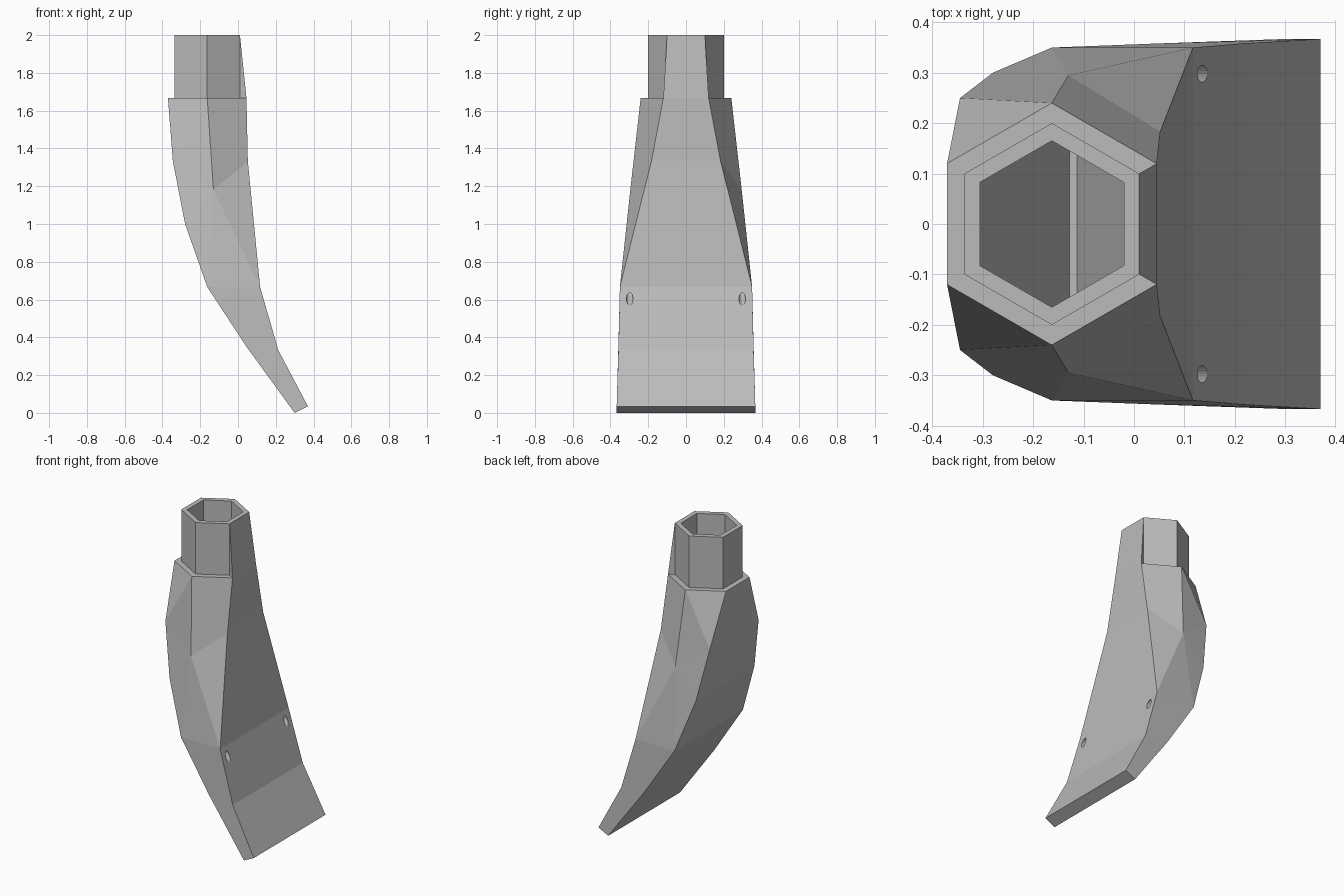
import bpy, bmesh, math
from mathutils import Vector, Matrix

if "Cube" in bpy.data.objects:
    bpy.data.objects.remove(bpy.data.objects["Cube"])

CX = -0.163      # axis of the hexagonal neck
C30 = math.cos(math.radians(30))

grey = bpy.data.materials.new("grey")
grey.diffuse_color = (0.5, 0.5, 0.5, 1)
grey.use_nodes = True
grey.node_tree.nodes["Principled BSDF"].inputs["Base Color"].default_value = grey.diffuse_color


def make_object(name, bm):
    bmesh.ops.recalc_face_normals(bm, faces=bm.faces[:])
    mesh = bpy.data.meshes.new(name)
    bm.to_mesh(mesh)
    bm.free()
    mesh.materials.append(grey)
    ob = bpy.data.objects.new(name, mesh)
    bpy.context.collection.objects.link(ob)
    return ob


def boolean(ob, cutter, op):
    """Apply a boolean and discard the cutter."""
    mod = ob.modifiers.new("cut", 'BOOLEAN')
    mod.operation, mod.object, mod.solver = op, cutter, 'EXACT'
    bpy.context.view_layer.objects.active = ob
    bpy.ops.object.modifier_apply(modifier=mod.name)
    bpy.data.objects.remove(cutter, do_unlink=True)


def half_hex(r, z):
    """Left, middle and right corner on the +y side."""
    return [(CX - r * C30, r / 2, z), (CX, r, z), (CX + r * C30, r / 2, z)]


# Faceted curved body: corner points on the +y side
pts = {}
pts["L0"], pts["M0"], pts["R0"] = half_hex(0.24, 1.667)
pts["nL"], pts["nM"], pts["nR"] = half_hex(0.20, 1.667)
pts["tL"], pts["tM"], pts["tR"] = half_hex(0.20, 2.0)
pts["M1"] = (-0.13, 0.295, 1.18)
left = [(-0.345, 0.25, 1.333), (-0.28, 0.30, 1.0), (-0.163, 0.35, 0.667),
        (0.045, 0.358, 0.35), (0.30, 0.367, 0.0)]
right = [(0.052, 0.183, 1.333), (0.117, 0.35, 0.667),
         (0.213, 0.358, 0.333), (0.37, 0.367, 0.035)]
pts.update({f"L{i + 1}": p for i, p in enumerate(left)})
pts.update({f"R{i + 1}": p for i, p in enumerate(right)})

bm = bmesh.new()
near = {k: bm.verts.new(p) for k, p in pts.items()}
far = {k: bm.verts.new((p[0], -p[1], p[2])) for k, p in pts.items()}

# Side facets, shoulder and neck, on both sides
side_faces = ["L0 L1 M0", "L1 M1 M0", "L1 L2 M1", "L2 L3 M1", "L3 R2 M1",
              "M0 M1 R1 R0", "M1 R2 R1", "L3 L4 R3 R2", "L4 L5 R4 R3",
              "L0 M0 nM nL", "M0 R0 nR nM", "nL nM tM tL", "nM nR tR tM",
              "nR R0 tR"]
for side in (near, far):
    for f in side_faces:
        bm.faces.new([side[k] for k in f.split()])

# Strips joining the two sides, all the way round
strip = "tL nL L0 L1 L2 L3 L4 L5 R4 R3 R2 R1 R0 tR".split()
for a, b in zip(strip, strip[1:]):
    bm.faces.new([near[a], near[b], far[b], far[a]])
bm.faces.new([near["tL"], near["tM"], near["tR"],
              far["tR"], far["tM"], far["tL"]])
body = make_object("curved_hollow_body", bm)

# Hexagonal bore, ending in a sloped floor
bm = bmesh.new()
bmesh.ops.create_cone(bm, cap_ends=True, segments=6, radius1=0.165,
                      radius2=0.165, depth=1.7,
                      matrix=Matrix.Translation((CX, 0, 1.25))
                      @ Matrix.Rotation(math.radians(90), 4, 'Z'))
# Put one corner exactly on the y axis of the neck
if max(abs(v.co.y) for v in bm.verts) < 0.16:
    bmesh.ops.rotate(bm, cent=(CX, 0, 0), verts=bm.verts[:],
                     matrix=Matrix.Rotation(math.radians(30), 3, 'Z'))
bore = make_object("bore_cutter", bm)

bm = bmesh.new()
profile = [(-0.4, 2.2), (-0.4, 1.52), (-0.128, 0.75), (-0.113, 0.75),
           (0.05, 0.62), (0.05, 2.2)]
face = bm.faces.new([bm.verts.new((x, -0.3, z)) for x, z in profile])
ext = bmesh.ops.extrude_face_region(bm, geom=[face])
bmesh.ops.translate(bm, vec=(0, 0.6, 0),
                    verts=[g for g in ext["geom"]
                           if isinstance(g, bmesh.types.BMVert)])
boolean(bore, make_object("floor_cutter", bm), 'INTERSECT')
boolean(body, bore, 'DIFFERENCE')

# Two small slanted blind holes in the inner face
for s in (-1, 1):
    bm = bmesh.new()
    axis = Vector((-0.7, 0, 0.7)).to_track_quat('Z', 'Y').to_matrix().to_4x4()
    bmesh.ops.create_cone(bm, cap_ends=True, segments=20, radius1=0.017,
                          radius2=0.017, depth=0.16,
                          matrix=Matrix.Translation((0.138, s * 0.298, 0.6))
                          @ axis)
    boolean(body, make_object("hole_cutter", bm), 'DIFFERENCE')
